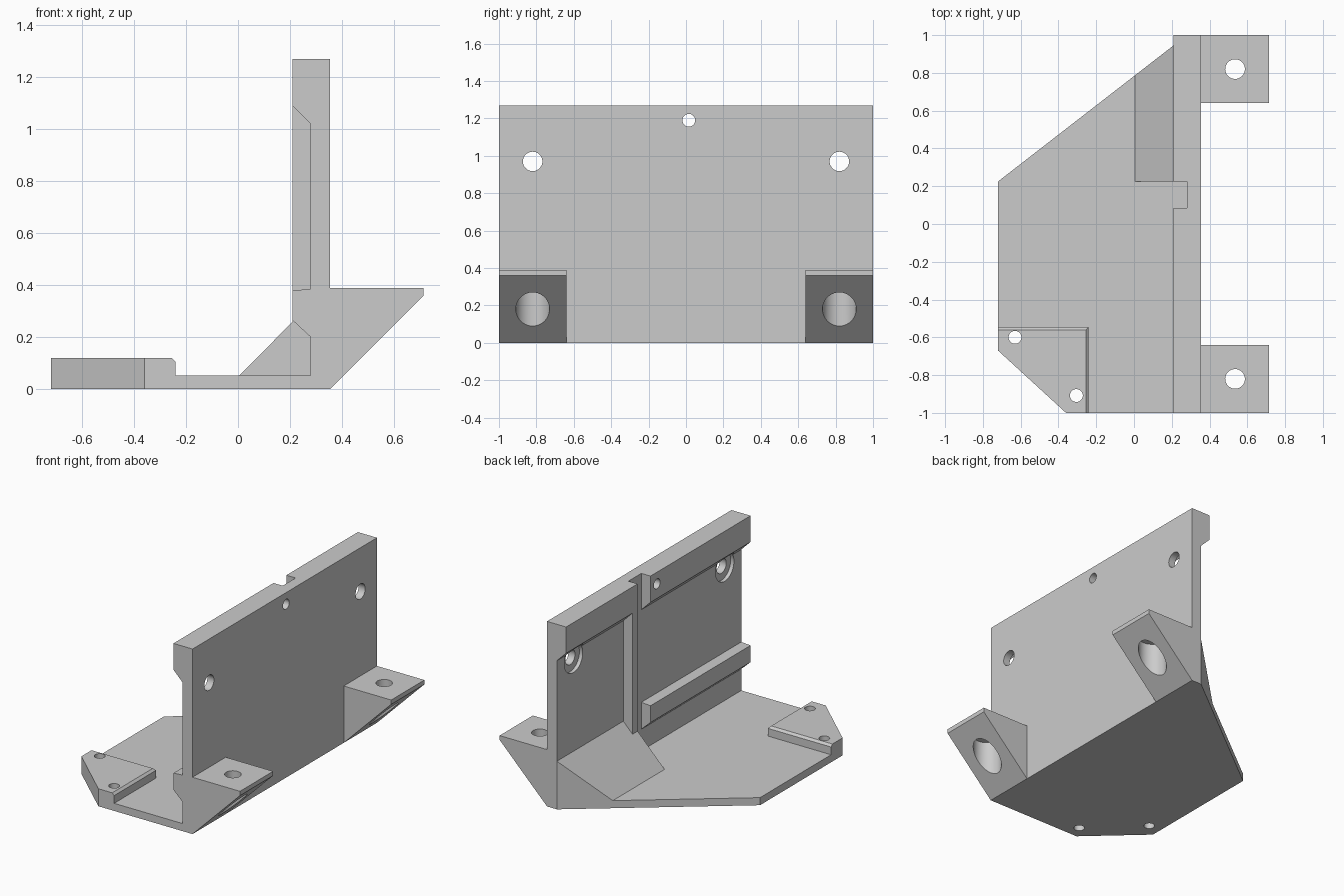
import bpy, bmesh, math
from mathutils import Matrix, Vector

cube = bpy.data.objects.get("Cube")
if cube:
    bpy.data.objects.remove(cube, do_unlink=True)

grey = bpy.data.materials.new("plain_grey")
grey.use_nodes = True
colour = (0.6, 0.6, 0.6, 1)
grey.diffuse_color = colour
grey.node_tree.nodes["Principled BSDF"].inputs["Base Color"].default_value = colour


def add_object(name, bm):
    bmesh.ops.recalc_face_normals(bm, faces=bm.faces)
    mesh = bpy.data.meshes.new(name)
    bm.to_mesh(mesh)
    bm.free()
    mesh.materials.append(grey)
    ob = bpy.data.objects.new(name, mesh)
    bpy.context.collection.objects.link(ob)
    return ob


def prism(name, outline, lo, hi, axis="z"):
    """Extrude an (x, y) outline along z, or an (x, z) outline along y."""
    bm = bmesh.new()
    place = (lambda a, b: (a, b, lo)) if axis == "z" else (lambda a, b: (a, lo, b))
    face = bm.faces.new([bm.verts.new(place(a, b)) for a, b in outline])
    moved = bmesh.ops.extrude_face_region(bm, geom=[face])["geom"]
    step = Vector((0, 0, hi - lo)) if axis == "z" else Vector((0, hi - lo, 0))
    bmesh.ops.translate(bm, vec=step, verts=[v for v in moved if isinstance(v, bmesh.types.BMVert)])
    return add_object(name, bm)


def box(name, x, y, z):
    return prism(name, [(x[0], y[0]), (x[1], y[0]), (x[1], y[1]), (x[0], y[1])], *z)


def cylinder(centre, radius, length, axis="z"):
    bm = bmesh.new()
    turn = Matrix.Rotation(math.pi / 2, 4, "Y") if axis == "x" else Matrix()
    bmesh.ops.create_cone(bm, cap_ends=True, segments=40, radius1=radius, radius2=radius,
                          depth=length, matrix=Matrix.Translation(centre) @ turn)
    return add_object("hole_cutter", bm)


def combine(target, other, operation):
    """Apply a boolean and discard the second object."""
    mod = target.modifiers.new("boolean", "BOOLEAN")
    mod.operation, mod.solver, mod.object = operation, "EXACT", other
    bpy.context.view_layer.update()
    result = target.evaluated_get(bpy.context.evaluated_depsgraph_get())
    mesh = bpy.data.meshes.new_from_object(result)
    target.modifiers.clear()
    target.data = mesh
    bpy.data.objects.remove(other, do_unlink=True)


# Main levels
FACE, WEB, BACK = 0.21, 0.28, 0.355
FLOOR, TOP = 0.052, 1.27
LEFT = -0.72
outline = [(LEFT, 0.225), (LEFT, -0.67), (-0.36, -1), (BACK, -1), (BACK, 1), (WEB, 1)]

# Base plate and upright wall
body = prism("mounting_bracket", outline, 0, FLOOR)
parts = [box("wall", (WEB, BACK), (-1, 1), (0, TOP))]

# Top ledge, split by a notch
ledge = [(BACK, TOP), (FACE, TOP), (FACE, 1.09), (WEB, 1.02), (BACK, 1.02)]
for lo, hi in ((-1, 0.085), (0.225, 1)):
    parts.append(prism("top_ledge", ledge, lo, hi, "y"))

# Lower rail and upright post beside the notch
rail = [(BACK, 0.385), (WEB, 0.385), (FACE, 0.38), (FACE, 0.265), (WEB, 0.2), (BACK, 0.2)]
parts.append(prism("lower_rail", rail, -1, 0.085, "y"))
parts.append(box("post", (FACE, BACK), (0.225, 0.28), (0.02, 1.2)))

# Sloping fillet trimmed to the plate outline
wedge = prism("wedge", [(0.005, FLOOR), (WEB, 0.33), (BACK, 0.33), (BACK, 0.01), (0.005, 0.01)], 0.225, 1, "y")
combine(wedge, prism("trim", outline, -0.1, 0.6), "INTERSECT")
parts.append(wedge)

# Raised corner pad with chamfered inner edges
pad = prism("corner_pad", [(LEFT, -0.545), (LEFT, -0.67), (-0.36, -1), (-0.24, -1), (-0.24, -0.545)], 0.01, 0.12)
bm = bmesh.new()
bm.from_mesh(pad.data)
inner = [e for e in bm.edges if all(v.co.z > 0.1 for v in e.verts)
         and (all(v.co.x > -0.25 for v in e.verts) or all(v.co.y > -0.55 for v in e.verts))]
bmesh.ops.bevel(bm, geom=inner, offset=0.015, segments=1, affect="EDGES")
bm.to_mesh(pad.data)
bm.free()
parts.append(pad)

# Rear mounting ears
ear = [(WEB, 0.01), (BACK, 0), (0.715, 0.36), (0.715, 0.39), (WEB, 0.39)]
for lo, hi in ((-1, -0.64), (0.64, 1)):
    parts.append(prism("rear_ear", ear, lo, hi, "y"))

for part in parts:
    combine(body, part, "UNION")

# Holes: ears and wall on both sides, with counterbores
cutters = []
for y in (-0.82, 0.82):
    cutters += [cylinder((0.535, y, 0.3), 0.052, 0.6),
                cylinder((0.535, y, 0.13), 0.09, 0.4),
                cylinder((0.3, y, 0.97), 0.052, 0.4, "x"),
                cylinder((0.2, y, 0.97), 0.1, 0.21, "x")]
# Cable hole in the wall and screw holes in the pad
cutters.append(cylinder((0.3, 0.015, 1.19), 0.034, 0.4, "x"))
for x, y in ((-0.63, -0.6), (-0.305, -0.908)):
    cutters.append(cylinder((x, y, 0.06), 0.034, 0.3))
for cutter in cutters:
    combine(body, cutter, "DIFFERENCE")

# Smooth bores, crisp edges
bpy.ops.object.select_all(action="DESELECT")
body.select_set(True)
bpy.context.view_layer.objects.active = body
bpy.ops.object.shade_smooth_by_angle(angle=math.radians(30))
